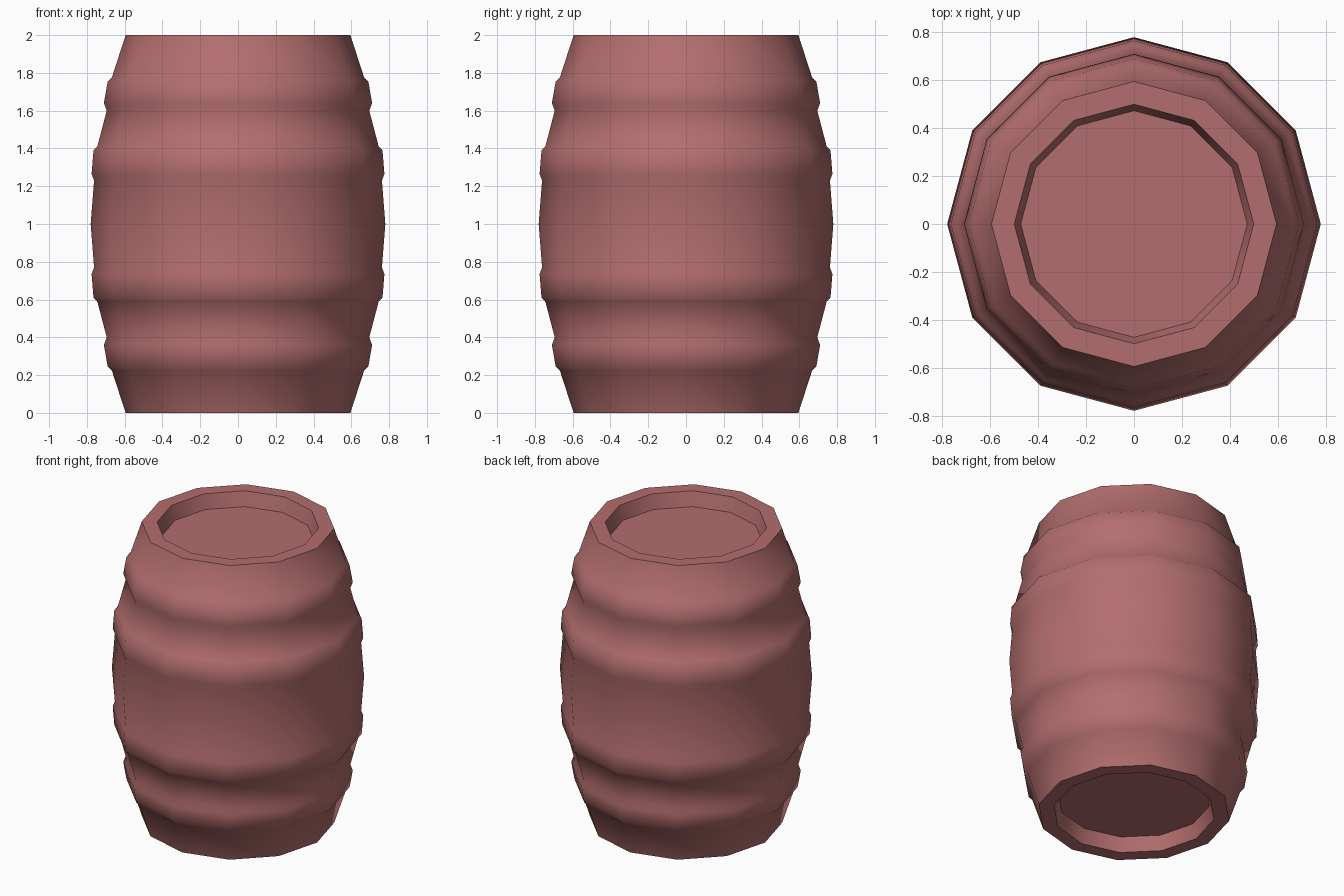
import bpy, bmesh
from math import radians
from mathutils import Matrix, Vector

SIDES = 12
HEIGHT = 2.0
RECESS = 0.095
LID_RADIUS = 0.473

cube = bpy.data.objects.get("Cube")
if cube:
    bpy.data.objects.remove(cube)

# Single flat colour
wood = bpy.data.materials.new("dusty_red_wood")
wood.use_nodes = True
colour = (0.45, 0.155, 0.155, 1)
wood.diffuse_color = colour
bsdf = wood.node_tree.nodes["Principled BSDF"]
bsdf.inputs["Base Color"].default_value = colour
bsdf.inputs["Roughness"].default_value = 0.8


def finish(name, bm):
    mesh = bpy.data.meshes.new(name)
    bm.to_mesh(mesh)
    bm.free()
    mesh.materials.append(wood)
    obj = bpy.data.objects.new(name, mesh)
    bpy.context.collection.objects.link(obj)
    return obj


def lathe(name, profile):
    """Revolve a (radius, height) profile around the z axis."""
    bm = bmesh.new()
    verts = [bm.verts.new((r, 0, z)) for r, z in profile]
    edges = [bm.edges.new(pair) for pair in zip(verts, verts[1:])]
    bmesh.ops.spin(bm, geom=verts + edges, cent=(0, 0, 0), axis=(0, 0, 1),
                   angle=radians(360), steps=SIDES)
    bmesh.ops.remove_doubles(bm, verts=bm.verts, dist=0.0005)
    bmesh.ops.recalc_face_normals(bm, faces=bm.faces)
    # Open shell: make sure the widest wall faces outward
    widest = max(bm.faces, key=lambda f: f.calc_center_median().xy.length)
    centre = widest.calc_center_median()
    if widest.normal.dot(Vector((centre.x, centre.y, 0))) < 0:
        bmesh.ops.reverse_faces(bm, faces=bm.faces)
    return finish(name, bm)


def lid(name, z, flip):
    """Flat recessed end disc."""
    bm = bmesh.new()
    turn = Matrix.Translation((0, 0, z)) @ Matrix.Rotation(radians(180) if flip else 0, 4, 'X')
    bmesh.ops.create_circle(bm, cap_ends=True, segments=SIDES,
                            radius=LID_RADIUS, matrix=turn)
    bm.normal_update()
    if (next(iter(bm.faces)).normal.z < 0) != flip:
        bmesh.ops.reverse_faces(bm, faces=bm.faces)
    return finish(name, bm)


# Upper half: recess wall, rim, two raised hoops, then the belly
upper = [(LID_RADIUS, HEIGHT - RECESS), (0.5, HEIGHT), (0.595, HEIGHT),
         (0.668, 1.775), (0.69, 1.755), (0.71, 1.64), (0.695, 1.6),
         (0.745, 1.41), (0.765, 1.39), (0.775, 1.265), (0.762, 1.23)]
lower = [(r, HEIGHT - z) for r, z in reversed(upper)]
body = lathe("barrel_body", upper + [(0.78, HEIGHT / 2)] + lower)

# Recessed ends
lid("top_lid", HEIGHT - RECESS, False)
lid("bottom_lid", RECESS, True)

# Soft sides, crisp rims
bpy.ops.object.select_all(action='DESELECT')
body.select_set(True)
bpy.context.view_layer.objects.active = body
bpy.ops.object.shade_smooth_by_angle(angle=radians(60))
